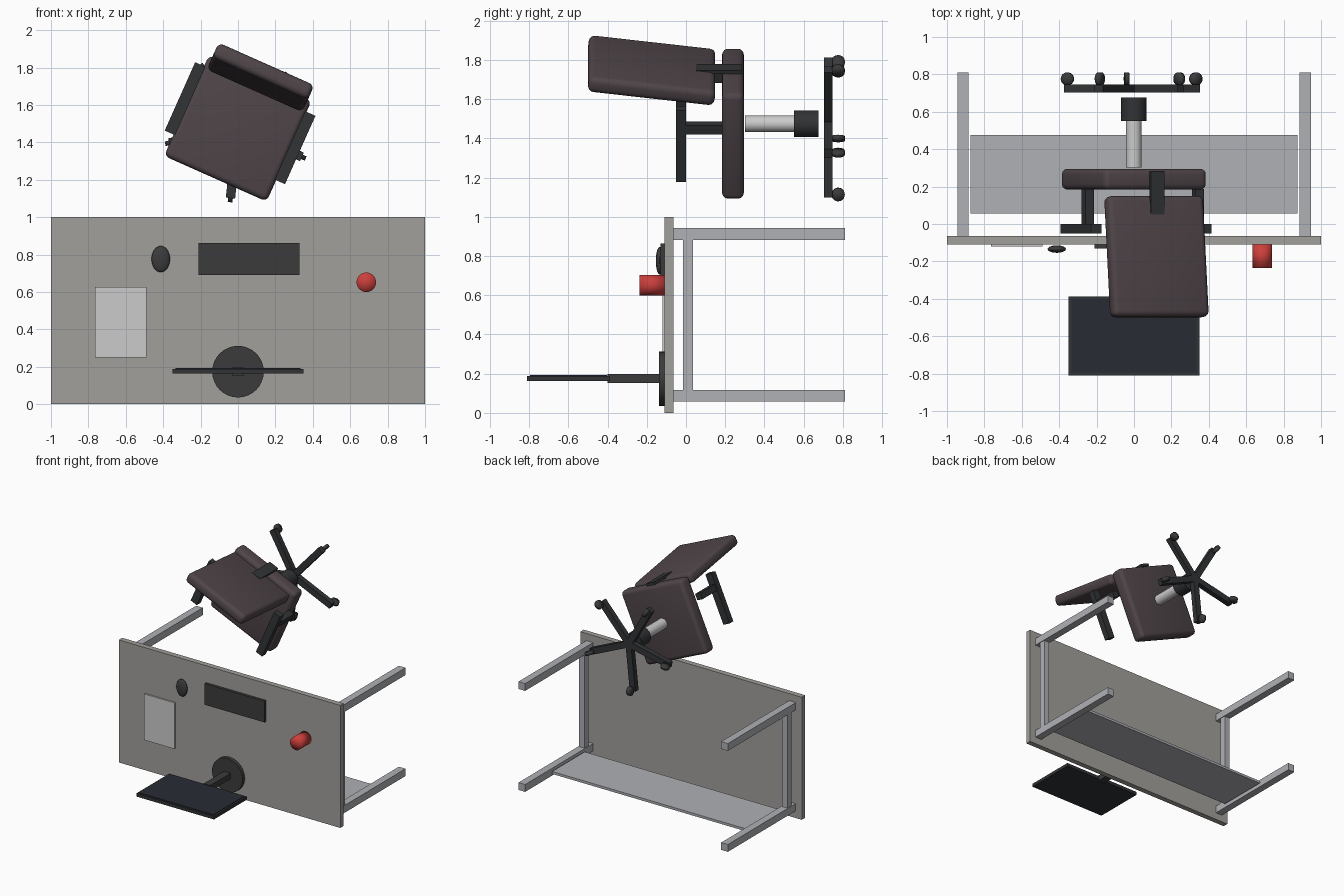
import bpy, bmesh, math
from mathutils import Matrix, Vector

if "Cube" in bpy.data.objects:
    bpy.data.objects.remove(bpy.data.objects["Cube"])

T, R = Matrix.Translation, Matrix.Rotation
I = Matrix.Identity(4)


def material(name, rgb):
    m = bpy.data.materials.new(name)
    m.diffuse_color = (*rgb, 1)
    m.use_nodes = True
    m.node_tree.nodes["Principled BSDF"].inputs["Base Color"].default_value = m.diffuse_color
    return m


DARK = material("dark_plastic", (0.031, 0.033, 0.036))
BLACK = material("charcoal", (0.044, 0.044, 0.046))
SCREEN = material("screen_glass", (0.022, 0.024, 0.034))
TOP = material("desk_surface", (0.36, 0.35, 0.33))
METAL = material("leg_metal", (0.43, 0.44, 0.465))
FABRIC = material("upholstery", (0.08, 0.06, 0.066))
CHROME = material("chrome", (0.55, 0.55, 0.55))
PAPER = material("paper", (0.68, 0.68, 0.68))
RED = material("red_glaze", (0.6, 0.05, 0.045))


def finish(name, bm, mat, world, smooth, angle=35):
    bmesh.ops.recalc_face_normals(bm, faces=bm.faces)
    me = bpy.data.meshes.new(name)
    bm.to_mesh(me)
    bm.free()
    me.materials.append(mat)
    if smooth:
        me.shade_smooth()
        me.set_sharp_from_angle(angle=math.radians(angle))
    ob = bpy.data.objects.new(name, me)
    ob.matrix_world = world
    bpy.context.collection.objects.link(ob)
    return ob


def box(name, x, y, z, mat, world=I, bevel=0):
    """Box from (min, max) ranges, optionally with rounded edges."""
    bm = bmesh.new()
    centre = Vector([(a + b) / 2 for a, b in (x, y, z)])
    size = [b - a for a, b in (x, y, z)]
    bmesh.ops.create_cube(bm, size=1, matrix=T(centre) @ Matrix.Diagonal((*size, 1)))
    if bevel:
        bmesh.ops.bevel(bm, geom=bm.edges[:], offset=bevel, segments=4,
                        profile=0.5, affect='EDGES')
    return finish(name, bm, mat, world, bevel > 0)


def cylinder(name, x, z, y, r, mat, world=I, segments=32, angle=35):
    """Cylinder along y at (x, z), spanning the y range."""
    bm = bmesh.new()
    bmesh.ops.create_cone(bm, cap_ends=True, cap_tris=angle > 90, segments=segments,
                          radius1=r, radius2=r, depth=y[1] - y[0],
                          matrix=T((x, (y[0] + y[1]) / 2, z)) @ R(math.pi / 2, 4, 'X'))
    return finish(name, bm, mat, world, True, angle)


# Desk: top, legs, side rails and back panel (its "up" is -y)
F = -0.109
box("desk_top", (-1, 1), (F, -0.065), (0, 1), TOP)
for s in (-1, 1):
    xs = sorted((s * 0.885, s * 0.945))
    for z in (0.058, 0.882):
        box("desk_leg", xs, (-0.065, 0.81), (z, z + 0.06), METAL)
    box("side_rail", sorted((s * 0.89, s * 0.94)), (-0.015, 0.036), (0.118, 0.882), METAL)
box("back_panel", (-0.875, 0.875), (0.057, 0.477), (0.08, 0.1), METAL)

# Monitor
cylinder("monitor_base", 0, 0.174, (-0.138, F), 0.138, BLACK)
box("monitor_stand", (-0.03, 0.03), (-0.40, -0.135), (0.152, 0.198), BLACK)
box("monitor_body", (-0.35, 0.35), (-0.81, -0.387), (0.163, 0.189), DARK)
box("monitor_screen", (-0.335, 0.335), (-0.795, -0.402), (0.187, 0.193), SCREEN)

# Items on the desk
box("keyboard", (-0.21, 0.33), (-0.13, F), (0.69, 0.863), BLACK)
box("paper_pad", (-0.765, -0.49), (-0.121, F), (0.251, 0.627), PAPER)
cylinder("mug", 0.686, 0.652, (-0.236, F), 0.052, RED, angle=180)
bm = bmesh.new()
bmesh.ops.create_uvsphere(bm, u_segments=24, v_segments=16, radius=1)
bmesh.ops.scale(bm, vec=(0.049, 0.02, 0.07), verts=bm.verts)
finish("mouse", bm, BLACK, T((-0.413, -0.134, 0.776)), True)

# Chair: local x = sideways, -y = up, z = backwards
CHAIR = T((-0.001, -0.001, 1.475)) @ R(math.radians(24), 4, 'Y')
box("seat", (-0.3, 0.3), (0.185, 0.296), (-0.295, 0.295), FABRIC, CHAIR, 0.03)
back = CHAIR @ T((0, -0.174, 0.298)) @ R(math.radians(-7), 4, 'X')
box("backrest", (-0.28, 0.28), (-0.325, 0.325), (-0.043, 0.043), FABRIC, back, 0.03)
box("back_bracket", (-0.04, 0.04), (0.053, 0.283), (0.295, 0.316), DARK, CHAIR)
for s in (-1, 1):
    box("armrest_pad", sorted((s * 0.292, s * 0.352)), (-0.05, 0), (-0.17, 0.23), DARK, CHAIR)
    box("armrest_post", sorted((s * 0.297, s * 0.347)), (0, 0.188), (0.095, 0.145), DARK, CHAIR)
cylinder("gas_column", 0, 0, (0.303, 0.555), 0.042, CHROME, CHAIR)
cylinder("column_hub", 0, 0, (0.552, 0.676), 0.068, DARK, CHAIR)

# Five-armed base with caster wheels
for k in range(5):
    spoke = CHAIR @ R(-math.radians(72 * k), 4, 'Y')
    box("base_arm", (0, 0.375), (0.705, 0.748), (-0.025, 0.025), DARK, spoke)
    wheel = spoke @ T((0.363, 0.777, 0)) @ R(math.pi / 2, 4, 'X') @ R(math.pi / 2, 4, 'X')
    wheel = spoke @ T((0.363, 0.777, 0)) @ R(math.pi / 2, 4, 'X')
    cylinder("caster", 0, 0, (-0.0125, 0.0125), 0.034, BLACK, wheel, 24, 180)
